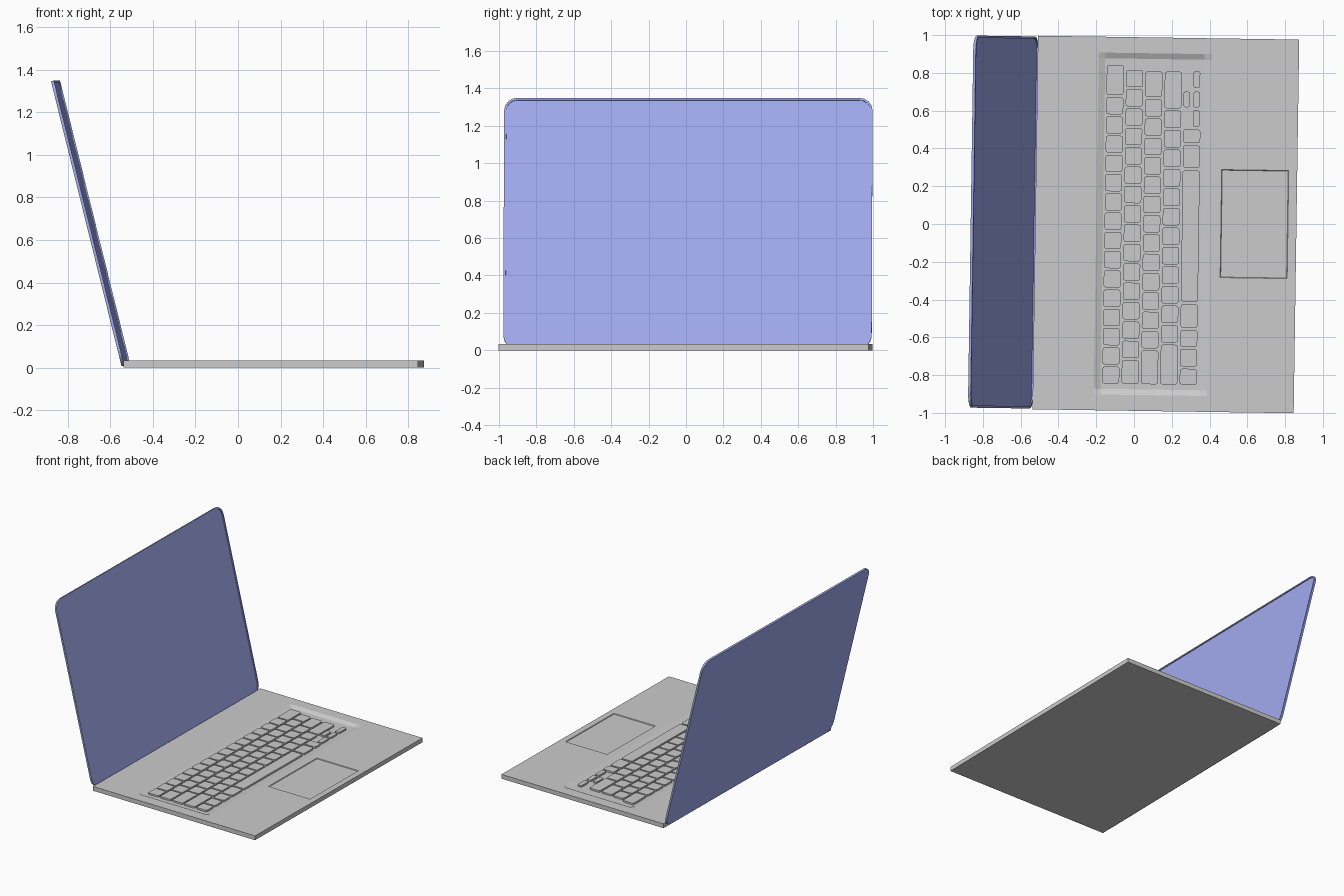
import bpy, bmesh, math
from mathutils import Matrix

if "Cube" in bpy.data.objects:
    bpy.data.objects.remove(bpy.data.objects["Cube"])

TURN = Matrix.Rotation(math.radians(-0.85), 4, 'Z')   # whole model sits slightly turned
TOP = 0.033


def finish(bm, name, matrix=Matrix.Identity(4)):
    bmesh.ops.recalc_face_normals(bm, faces=bm.faces[:])
    me = bpy.data.meshes.new(name)
    bm.to_mesh(me)
    bm.free()
    ob = bpy.data.objects.new(name, me)
    bpy.context.collection.objects.link(ob)
    ob.matrix_world = TURN @ matrix
    return ob


def rounded_face(bm, x0, x1, y0, y1, r, seg, z):
    corners = [(x1 - r, y1 - r), (x0 + r, y1 - r), (x0 + r, y0 + r), (x1 - r, y0 + r)]
    vs = []
    for k, (cx, cy) in enumerate(corners):
        for i in range(seg + 1):
            a = math.pi / 2 * (k + i / seg)
            vs.append(bm.verts.new((cx + r * math.cos(a), cy + r * math.sin(a), z)))
    return bm.faces.new(vs)


def extrude(bm, face, h):
    new = bmesh.ops.extrude_face_region(bm, geom=[face])['geom']
    bmesh.ops.translate(bm, vec=(0, 0, h), verts=[g for g in new if isinstance(g, bmesh.types.BMVert)])
    return next(g for g in new if isinstance(g, bmesh.types.BMFace))


# Base: slab whose top has a sloped keyboard well and a sunken trackpad
xs = [-.523, -.20, -.165, .36, .40, .46, .463, .812, .815, .86]
ys = [-.989, -.905, -.875, -.277, -.274, .292, .295, .875, .905, .989]


def top_height(x, y):
    if -.17 < x < .37 and abs(y) < .88:
        return TOP - .014
    if .462 < x < .813 and -.275 < y < .293:
        return TOP - .005
    return TOP


bm = bmesh.new()
grid = [[bm.verts.new((x, y, top_height(x, y))) for y in ys] for x in xs]
for i in range(len(xs) - 1):
    for j in range(len(ys) - 1):
        bm.faces.new((grid[i][j], grid[i + 1][j], grid[i + 1][j + 1], grid[i][j + 1]))
rim = [e for e in bm.edges if e.is_boundary]
new = bmesh.ops.extrude_edge_only(bm, edges=rim)['geom']
for v in new:
    if isinstance(v, bmesh.types.BMVert):
        v.co.z = 0
bmesh.ops.holes_fill(bm, edges=[e for e in bm.edges if e.is_boundary], sides=0)
finish(bm, "base")

# Keys: rounded blocks in five rows, plus the small arrow keys
bm = bmesh.new()


def key(x0, x1, y0, y1):
    extrude(bm, rounded_face(bm, x0, x1, y0, y1, .012, 2, TOP - .016), .015)


PITCH, DEEP, GAP, END = .1025, .09, .011, -.847
# start, first key size, number of plain keys, last key size
rows = [(.84, .17, 14, .1013), (.815, .1013, 14, .137), (.81, .148, 13, .19), (.81, .206, 12, .222)]
for r, (y, first, n, last) in enumerate(rows):
    x = -.156 + r * PITCH
    mid = (y - END + GAP - first - last) / n
    for size in [first] + [mid] * n + [last]:
        key(x, x + DEEP, y - size + GAP, y)
        y -= size
x = -.156 + 4 * PITCH
for hi, lo in [(.505, .434), (.42, .302), (.288, -.407), (-.42, -.545),
               (-.557, -.646), (-.658, -.75), (-.762, -.847)]:
    key(x, x + DEEP, lo, hi)
for ax, hi, lo in [(.304, .815, .725), (.252, .706, .622), (.304, .706, .622), (.304, .608, .518)]:
    key(ax, ax + .035, lo, hi)
finish(bm, "keys")

# Screen lid: rounded panel leaning back, with a thin raised rim round the screen
bm = bmesh.new()
face = extrude(bm, rounded_face(bm, -1.378, 0, -.985, .985, .07, 4, -.014), .014)
bmesh.ops.inset_individual(bm, faces=[face], thickness=.012)
screen = extrude(bm, face, -.006)
bmesh.ops.delete(bm, geom=[f for f in bm.faces if f is not screen and len(f.verts) > 4
                           and all(abs(v.co.z) < 1e-6 for v in f.verts)], context='FACES_ONLY')
lean = Matrix.Translation((-.52, 0, .012)) @ Matrix.Rotation(math.radians(90 - 13.9), 4, 'Y')
lid = finish(bm, "screen_lid", lean)
mat = bpy.data.materials.new("blue")
mat.diffuse_color = (.36, .41, .87, 1)
mat.use_nodes = True
mat.node_tree.nodes["Principled BSDF"].inputs["Base Color"].default_value = mat.diffuse_color
lid.data.materials.append(mat)
